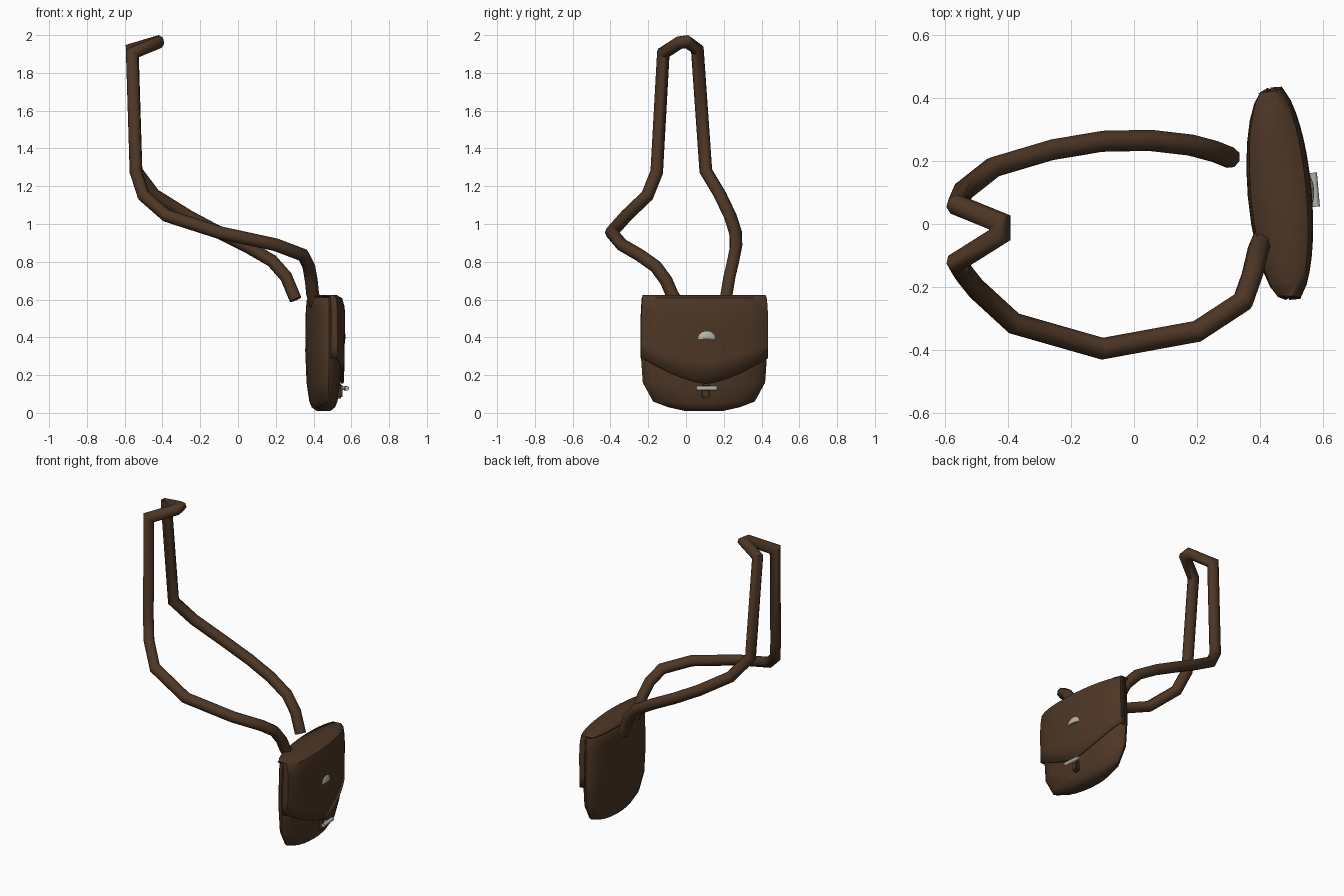
import bpy, bmesh, math
from mathutils import Vector, Matrix

if "Cube" in bpy.data.objects:
    bpy.data.objects.remove(bpy.data.objects["Cube"])


def material(name, rgb):
    m = bpy.data.materials.new(name)
    m.diffuse_color = (*rgb, 1)
    m.use_nodes = True
    m.node_tree.nodes["Principled BSDF"].inputs["Base Color"].default_value = m.diffuse_color
    return m


LEATHER = material("brown_leather", (0.075, 0.038, 0.019))
METAL = material("grey_metal", (0.45, 0.45, 0.41))
# bag frame: local x points out of the flap, local y runs along the width
BAG = Matrix.Translation((0.452, 0.095, 0)) @ Matrix.Rotation(math.radians(5), 4, 'Z')


def finish(name, bm, mat, matrix=None, angle=40):
    bmesh.ops.recalc_face_normals(bm, faces=bm.faces)
    me = bpy.data.meshes.new(name)
    bm.to_mesh(me)
    bm.free()
    me.materials.append(mat)
    ob = bpy.data.objects.new(name, me)
    bpy.context.collection.objects.link(ob)
    if matrix:
        ob.matrix_world = matrix
    bpy.ops.object.select_all(action='DESELECT')
    ob.select_set(True)
    bpy.context.view_layer.objects.active = ob
    bpy.ops.object.shade_smooth_by_angle(angle=math.radians(angle))
    return ob


def skin(bm, rows, closed):
    """Bridge successive rows of vertices with quads."""
    n = len(rows[0])
    for a, b in zip(rows, rows[1:]):
        for i in range(n if closed else n - 1):
            j = (i + 1) % n
            bm.faces.new((a[i], a[j], b[j], b[i]))


# pouch: stacked lens-shaped rings (height, half width, half thickness)
bm = bmesh.new()
rows = []
for z, w, t in ((.01, .10, .035), (.03, .19, .06), (.06, .27, .071), (.16, .325, .085),
                (.33, .337, .092), (.55, .33, .089), (.595, .325, .084), (.61, .318, .074)):
    ring = [math.tau * i / 24 for i in range(24)]
    rows.append([bm.verts.new((t * math.cos(a), w * math.sin(a), z)) for a in ring])
skin(bm, rows, True)
bm.faces.new(rows[0])
bm.faces.new(rows[-1])
finish("pouch", bm, LEATHER, BAG)

# flap: sheet that covers the top and hangs over the front with a curved hem
bm = bmesh.new()
cols = [(-1, .25)] + [(-1 + i / 8, 1) for i in range(17)] + [(1, .25)]
rows = []
for r in range(8):
    row = []
    for u, lip in cols:
        e = math.sqrt(1 - .9 * u * u)
        hem = .155 + .135 * abs(u) ** 1.5
        drop = (r - 4) / 3
        if r < 4:
            v, z, w = ((-.082 * e, .62, .323), (.05 * e + .008, .62, .323),
                       (.078 * e + .012, .605, .327), (.09 * e + .013, .56, .33))[r]
        else:
            z = .5 + (hem - .5) * drop
            v, w = (.092 - .006 * drop) * e + .014, .333
        if r > 0:
            v *= lip
        elif lip < 1:
            v *= 1.3
        row.append(bm.verts.new((v, w * u, z)))
    rows.append(row)
skin(bm, rows, False)
flap = finish("flap", bm, LEATHER, BAG)
solid = flap.modifiers.new("thickness", 'SOLIDIFY')
solid.thickness = .01
solid.offset = 0


# strap: tube with mitred corners swept along one open path
path = [Vector(p) for p in (
    (.41, -.04, .57), (.395, -.075, .63), (.388, -.105, .70), (.375, -.16, .775),
    (.345, -.245, .835), (.20, -.34, .89), (-.10, -.395, .955), (-.38, -.315, 1.045),
    (-.50, -.205, 1.15), (-.54, -.155, 1.275), (-.56, -.12, 1.905),
    (-.425, -.035, 1.96), (-.425, .005, 1.965),
    (-.56, .06, 1.925), (-.54, .105, 1.28), (-.445, .18, 1.155), (-.26, .235, 1.04),
    (-.10, .262, .955), (.05, .265, .88), (.18, .25, .805), (.255, .23, .72),
    (.305, .21, .60))]
SIDES, RADIUS = 8, .034
bm = bmesh.new()
d = (path[1] - path[0]).normalized()
side = d.cross(Vector((1, 0, 0))).normalized()
up = d.cross(side)
ring = [path[0] + RADIUS * (side * math.cos(a) + up * math.sin(a))
        for a in (math.tau * i / SIDES for i in range(SIDES))]
rows = [[bm.verts.new(p) for p in ring]]
for i in range(1, len(path)):
    d = (path[i] - path[i - 1]).normalized()
    nxt = (path[i + 1] - path[i]).normalized() if i + 1 < len(path) else d
    plane = (d + nxt).normalized()
    ring = [p + d * ((path[i] - p).dot(plane) / d.dot(plane)) for p in ring]
    rows.append([bm.verts.new(p) for p in ring])
skin(bm, rows, True)
bm.faces.new(rows[0])
bm.faces.new(rows[-1])
finish("strap", bm, LEATHER, angle=50)

# clasp tab hanging below the hem
bm = bmesh.new()
bmesh.ops.create_cube(bm, size=1, matrix=Matrix.Translation((.083, .003, .115))
                      @ Matrix.Diagonal((.036, .04, .08, 1)))
bmesh.ops.bevel(bm, geom=bm.edges[:], offset=.008, segments=2, affect='EDGES')
finish("clasp_tab", bm, LEATHER, BAG)


def rod(name, centre, radius, length, axis):
    bm = bmesh.new()
    bmesh.ops.create_cone(bm, cap_ends=True, segments=12, radius1=radius, radius2=radius,
                          depth=length, matrix=Matrix.Translation(centre)
                          @ Matrix.Rotation(math.pi / 2, 4, axis))
    finish(name, bm, METAL, BAG)


# toggle bar and the post holding it
rod("toggle_bar", (.121, .003, .13), .012, .108, 'X')
rod("toggle_post", (.105, .003, .13), .009, .035, 'Y')

# half-round metal stud on the flap
bm = bmesh.new()
bmesh.ops.create_uvsphere(bm, u_segments=20, v_segments=12, radius=1)
cut = bmesh.ops.bisect_plane(bm, geom=bm.verts[:] + bm.edges[:] + bm.faces[:],
                             plane_co=(0, 0, -.1), plane_no=(0, 0, -1), clear_outer=True)
bmesh.ops.holes_fill(bm, edges=bm.edges[:])
bmesh.ops.transform(bm, verts=bm.verts[:], matrix=Matrix.Translation((.098, .005, .395))
                    @ Matrix.Diagonal((.021, .053, .045, 1)))
finish("flap_stud", bm, METAL, BAG)
